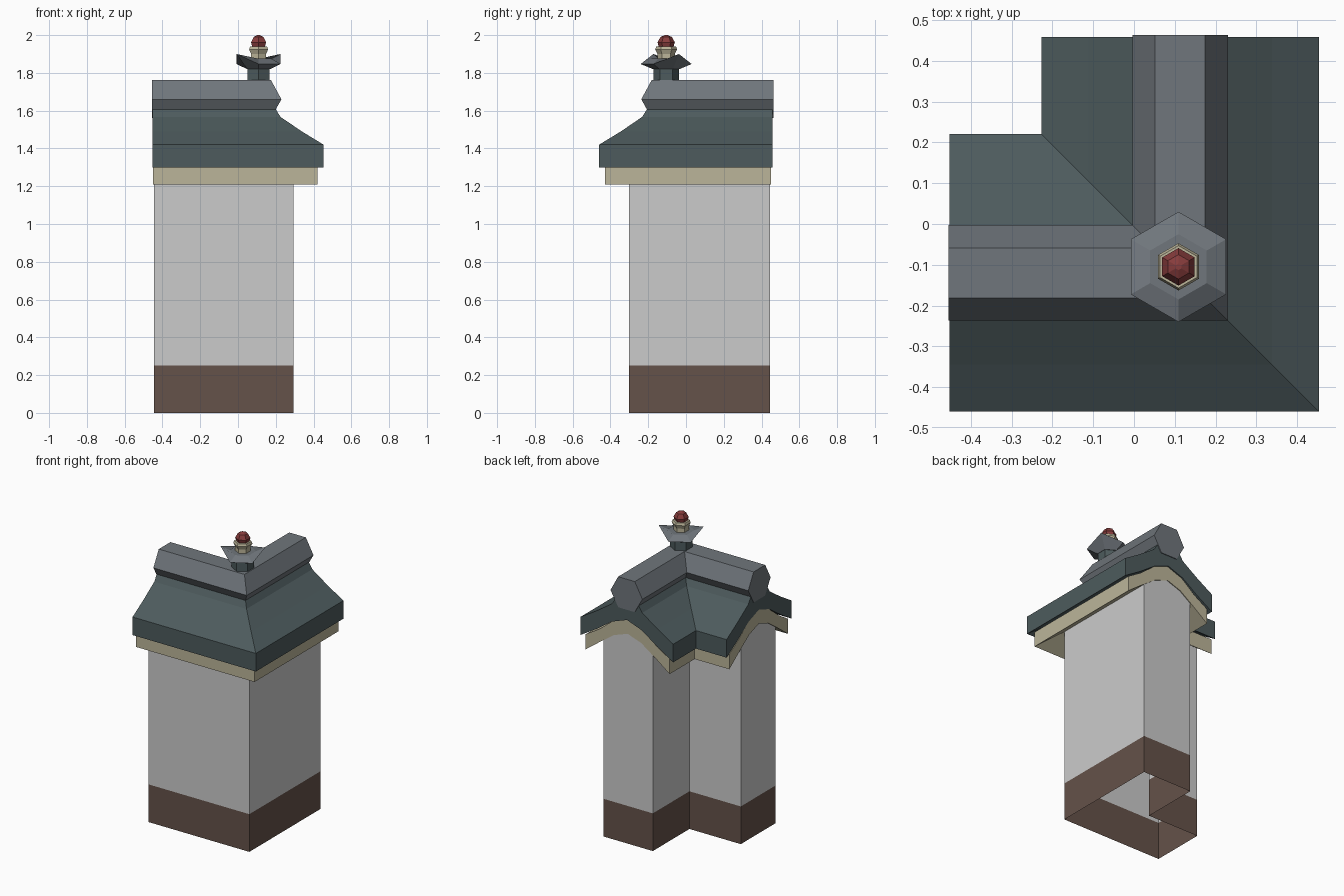
import bpy
from math import cos, sin, radians

if "Cube" in bpy.data.objects:
    bpy.data.objects.remove(bpy.data.objects["Cube"])

CX, CY = 0.113, -0.12   # centre lines of the two wall arms


def material(name, rgb):
    m = bpy.data.materials.new(name)
    m.diffuse_color = (*rgb, 1)
    m.use_nodes = True
    m.node_tree.nodes["Principled BSDF"].inputs["Base Color"].default_value = m.diffuse_color
    return m


SLATE = material("slate", (0.075, 0.105, 0.11))
RIDGE = material("ridge_grey", (0.16, 0.18, 0.20))
CREAM = material("cream", (0.50, 0.46, 0.32))
BROWN = material("brown", (0.13, 0.085, 0.068))
RED = material("red", (0.24, 0.045, 0.045))


def make(name, verts, faces, mat=None):
    me = bpy.data.meshes.new(name)
    me.from_pydata(verts, [], faces)
    me.validate()
    ob = bpy.data.objects.new(name, me)
    bpy.context.collection.objects.link(ob)
    if mat:
        me.materials.append(mat)
    return ob


def corner_sweep(name, profile, x_end, y_end, mat=None, skip=()):
    """Sweep (offset, z) profile round the mitred corner; skip leaves edges open."""
    n = len(profile)
    verts = [(x_end, CY - t, z) for t, z in profile]
    verts += [(CX + t, CY - t, z) for t, z in profile]
    verts += [(CX + t, y_end, z) for t, z in profile]
    faces = [tuple(reversed(range(n))), tuple(range(2 * n, 3 * n))]
    for s in (0, n):
        for i in range(n):
            if i not in skip:
                j = (i + 1) % n
                faces.append((s + i, s + j, s + n + j, s + n + i))
    return make(name, verts, faces, mat)


def mirror(half):
    """Complete a profile given from the outer side up to the centre."""
    return half + [(-t, z) for t, z in reversed(half) if t > 0]


def hex_stack(name, rings, mat, lift=None):
    """Six-sided stack of (radius, z) rings; lift = {ring: six z offsets}."""
    lift = lift or {}
    verts, faces = [], []
    for k, (r, z) in enumerate(rings):
        for i in range(6):
            a = radians(30 + 60 * i)
            dz = lift.get(k, [0] * 6)[i]
            verts.append((0.109 + r * cos(a), -0.105 + r * sin(a), z + dz))
    for k in range(len(rings) - 1):
        for i in range(6):
            j = (i + 1) % 6
            faces.append((6 * k + i, 6 * k + j, 6 * k + 6 + j, 6 * k + 6 + i))
    top = 6 * (len(rings) - 1)
    faces += [tuple(range(5, -1, -1)), tuple(range(top, top + 6))]
    return make(name, verts, faces, mat)


# Wall plinth and wall, hollow and open underneath
W = 0.181
corner_sweep("plinth", mirror([(W, 0), (W, 0.25)]), -0.445, 0.445, BROWN, skip=(1, 3))
wall = mirror([(W, 0.25), (W, 1.31), (0.10, 1.365), (0, 1.40)])
corner_sweep("wall", wall, -0.445, 0.445, None, skip=(len(wall) - 1,))


def slab(outer, under):
    """Closed band between an upper and a lower arched outline."""
    return mirror(outer) + list(reversed(mirror(under)))


# Arched cream trim under the eaves
trim = slab([(0.308, 1.31), (0.21, 1.37), (0.11, 1.45), (0, 1.49)],
            [(0.308, 1.21), (0.20, 1.29), (0.10, 1.36), (0, 1.395)])
corner_sweep("eave_trim", trim, -0.45, 0.45, CREAM)

# Flared roof
roof = slab([(0.34, 1.42), (0.225, 1.49), (0.112, 1.567), (0.085, 1.61), (0, 1.62)],
            [(0.34, 1.30), (0.225, 1.37), (0.11, 1.45), (0, 1.49)])
corner_sweep("roof", roof, -0.452, 0.458, SLATE)

# Hexagonal ridge cap
ridge = mirror([(0.06, 1.56), (0.117, 1.66), (0.061, 1.763)])
corner_sweep("ridge", ridge, -0.455, 0.463, RIDGE)

# Finial: post, upswept cap, cup and bud
hex_stack("finial_post", [(0.067, 1.70), (0.067, 1.825)], SLATE)
hex_stack("finial_cap", [(0.07, 1.82), (0.135, 1.847), (0.08, 1.875)], RIDGE,
          lift={1: [0.053, 0, 0, 0.053, 0, 0]})
hex_stack("finial_cup", [(0.046, 1.865), (0.046, 1.90), (0.058, 1.925), (0.052, 1.94)], CREAM)
hex_stack("finial_bud", [(0.036, 1.93), (0.046, 1.962), (0.03, 1.99), (0.008, 2.0)], RED)
